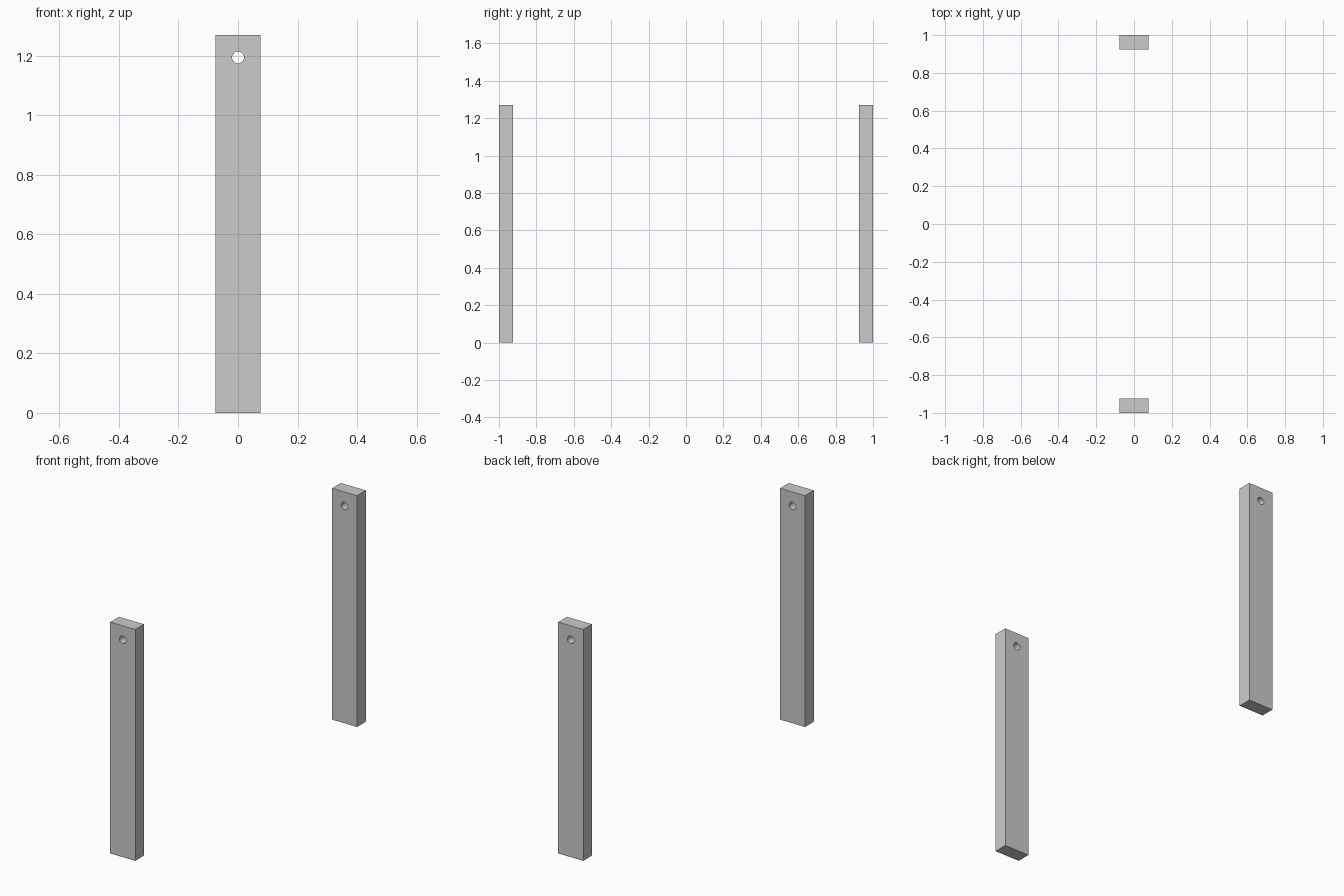
import bpy
from math import pi

if "Cube" in bpy.data.objects:
    bpy.data.objects.remove(bpy.data.objects["Cube"])

WIDTH, THICK, HEIGHT = 0.1524, 0.0762, 1.27
HOLE_Z, HOLE_R = HEIGHT - 0.0762, 0.02
POST_Y = 1 - THICK / 2

# Cutter for the bolt hole, long enough to pass through both posts
bpy.ops.mesh.primitive_cylinder_add(vertices=32, radius=HOLE_R, depth=2.4,
                                    location=(0, 0, HOLE_Z), rotation=(pi / 2, 0, 0))
cutter = bpy.context.object
cutter.name = "hole_cutter"
cutter.hide_render = True
cutter.display_type = 'WIRE'
bpy.ops.object.shade_smooth()


def add_post(name, y):
    """Upright rectangular post with a round through hole near its top."""
    bpy.ops.mesh.primitive_cube_add(size=1, location=(0, y, HEIGHT / 2))
    post = bpy.context.object
    post.name = name
    post.scale = (WIDTH, THICK, HEIGHT)
    bpy.ops.object.transform_apply(location=False, rotation=False, scale=True)
    hole = post.modifiers.new("hole", 'BOOLEAN')
    hole.operation = 'DIFFERENCE'
    hole.solver = 'EXACT'
    hole.object = cutter
    bpy.ops.object.modifier_apply(modifier=hole.name)
    bpy.ops.object.shade_smooth_by_angle(angle=pi / 6)


# Front and back posts
for name, side in (("front_post", -1), ("back_post", 1)):
    add_post(name, side * POST_Y)

bpy.data.objects.remove(cutter, do_unlink=True)
